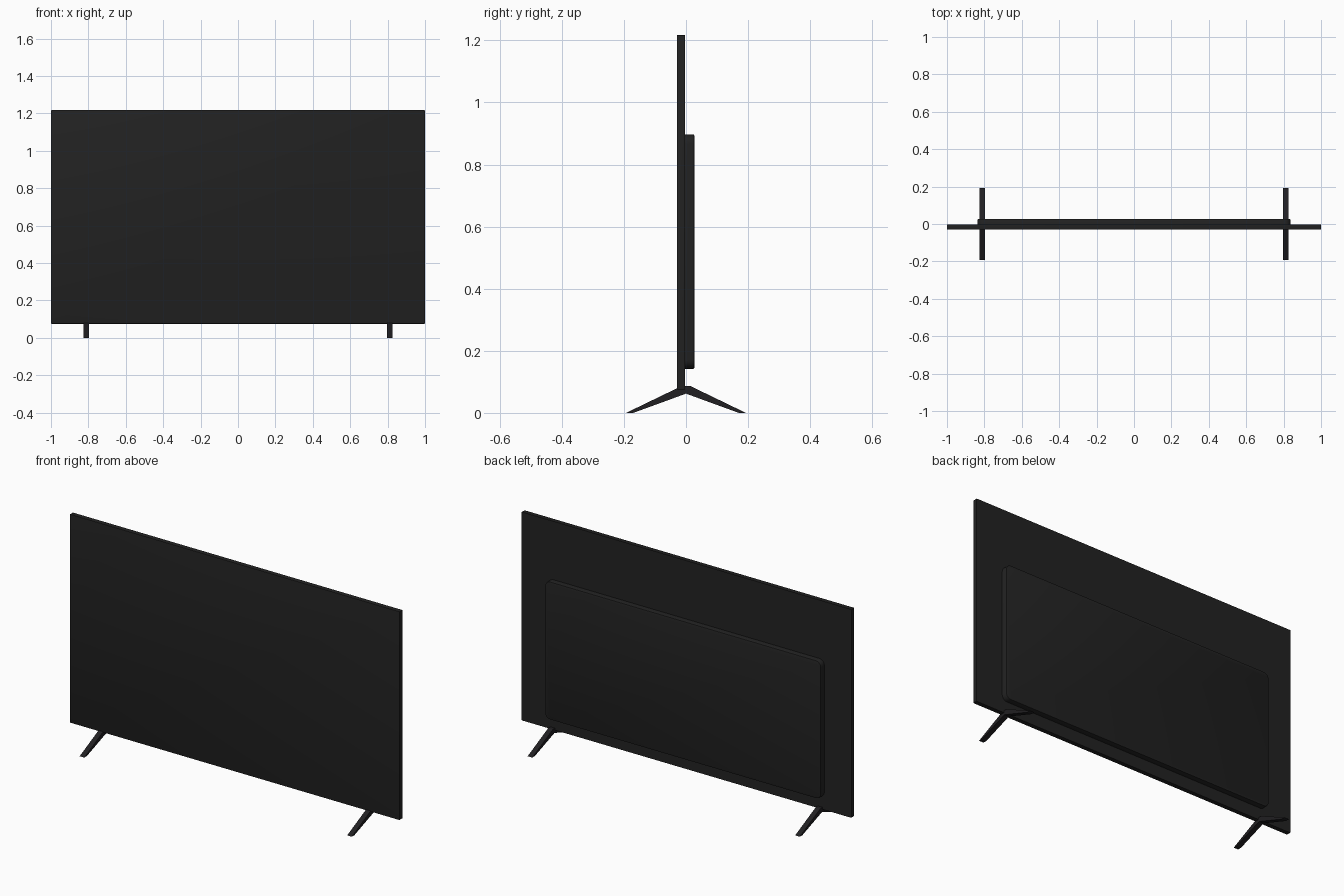
import bpy
import bmesh

old = bpy.data.objects.get("Cube")
if old:
    bpy.data.objects.remove(old, do_unlink=True)


def material(name, rgb):
    mat = bpy.data.materials.new(name)
    mat.use_nodes = True
    mat.diffuse_color = (*rgb, 1)
    mat.node_tree.nodes["Principled BSDF"].inputs["Base Color"].default_value = (*rgb, 1)
    return mat


black = material("soft black", (0.016, 0.016, 0.016))
leg_black = material("leg black", (0.015, 0.014, 0.016))


def finish(name, bm, mat):
    bmesh.ops.recalc_face_normals(bm, faces=bm.faces)
    mesh = bpy.data.meshes.new(name)
    bm.to_mesh(mesh)
    bm.free()
    mesh.materials.append(mat)
    obj = bpy.data.objects.new(name, mesh)
    bpy.context.collection.objects.link(obj)
    return obj


def slab(name, low, high, mat, corner, rim, rim_y):
    """Box with corners rounded about y and a bevelled rim at rim_y."""
    bm = bmesh.new()
    bmesh.ops.create_cube(bm, size=1)
    for v in bm.verts:
        for i in range(3):
            v.co[i] = low[i] if v.co[i] < 0 else high[i]
    depth_edges = [e for e in bm.edges
                   if abs(e.verts[0].co.y - e.verts[1].co.y) > 0.001]
    bmesh.ops.bevel(bm, geom=depth_edges, offset=corner, segments=5,
                    profile=0.5, affect='EDGES')
    rim_edges = [e for e in bm.edges
                 if all(abs(v.co.y - rim_y) < 0.0001 for v in e.verts)]
    bmesh.ops.bevel(bm, geom=rim_edges, offset=rim, segments=2,
                    profile=0.5, affect='EDGES')
    return finish(name, bm, mat)


def leg(name, x, mat, half_width=0.014):
    """Chevron side profile extruded across x."""
    profile = [(-0.193, 0), (-0.17, 0), (0, 0.062), (0.17, 0),
               (0.193, 0), (0.015, 0.086), (-0.015, 0.086)]
    bm = bmesh.new()
    face = bm.faces.new([bm.verts.new((x - half_width, y, z)) for y, z in profile])
    side = bmesh.ops.extrude_face_region(bm, geom=[face])
    verts = [g for g in side["geom"] if isinstance(g, bmesh.types.BMVert)]
    bmesh.ops.translate(bm, verts=verts, vec=(2 * half_width, 0, 0))
    return finish(name, bm, mat)


# Thin display panel and the raised housing on its back
panel = slab("display_panel", (-1, -0.029, 0.075), (1, -0.004, 1.217),
             black, 0.003, 0.001, -0.029)
housing = slab("back_housing", (-0.836, -0.006, 0.142), (0.836, 0.027, 0.897),
               black, 0.03, 0.004, 0.027)

# Pair of splayed legs
for side_name, sign in (("left", 1), ("right", -1)):
    leg(side_name + "_leg", 0.811 * sign, leg_black)

# Smooth the rounded corners, keep the flat edges crisp
bpy.ops.object.select_all(action='DESELECT')
for obj in (panel, housing):
    obj.select_set(True)
bpy.context.view_layer.objects.active = panel
bpy.ops.object.shade_smooth_by_angle(angle=0.6)
